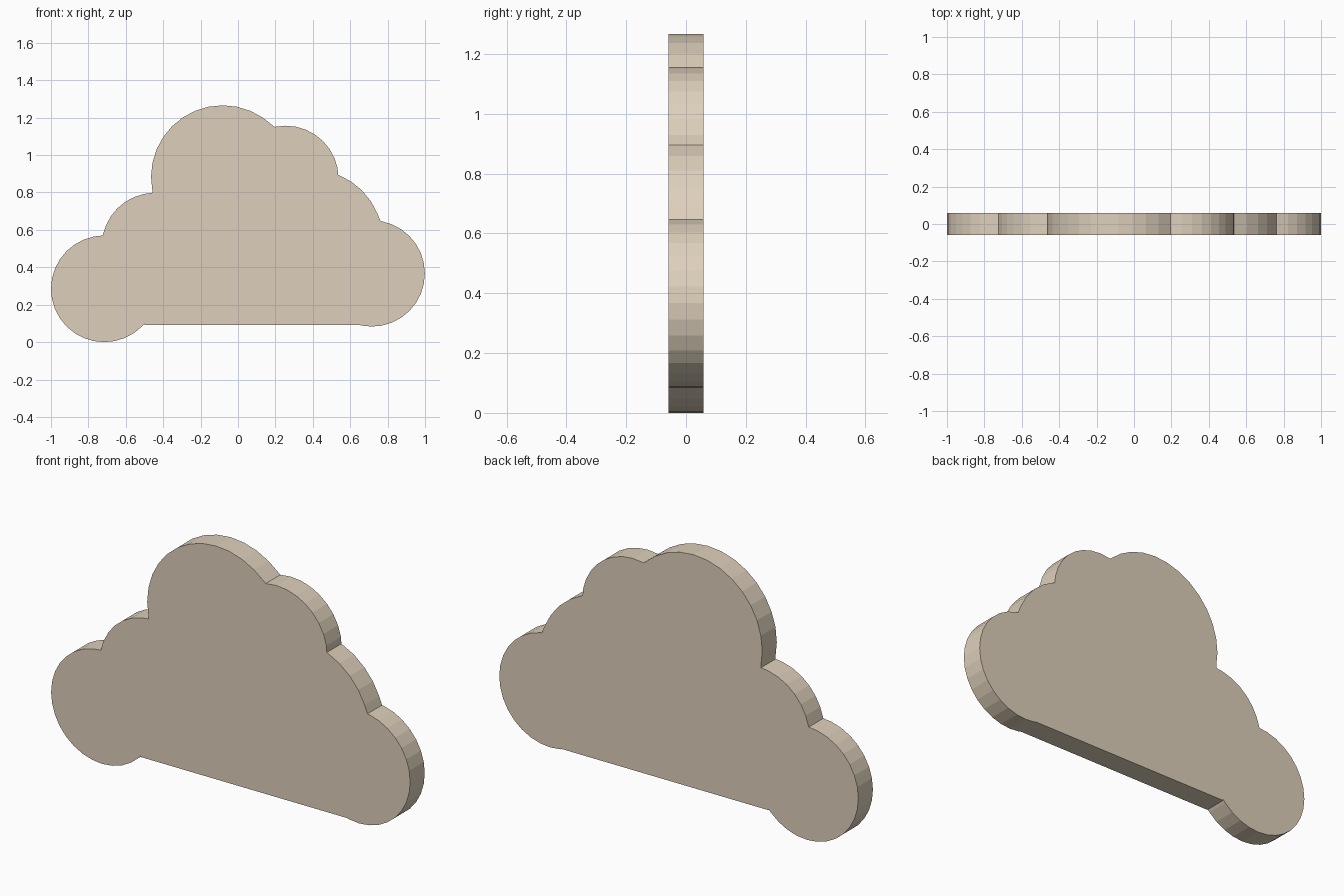
import bpy, bmesh, math

if "Cube" in bpy.data.objects:
    bpy.data.objects.remove(bpy.data.objects["Cube"])

HALF = 0.058                 # half thickness of the plate
STEP = math.tau / 32         # each puff is a 32-sided disc

mat = bpy.data.materials.new("warm beige")
mat.diffuse_color = (0.73, 0.63, 0.497, 1)
mat.use_nodes = True
mat.node_tree.nodes["Principled BSDF"].inputs["Base Color"].default_value = mat.diffuse_color

# puffs counter-clockwise: centre x, centre z, radius, and where each arc ends
puffs = [
    (0.715, 0.367, 0.284, (0.762, 0.647)),    # lower right
    (0.392, 0.540, 0.383, (0.535, 0.895)),    # middle right
    (0.255, 0.874, 0.283, (0.195, 1.151)),    # upper right
    (-0.082, 0.883, 0.383, (-0.459, 0.798)),  # top
    (-0.445, 0.515, 0.283, (-0.724, 0.570)),  # middle left
    (-0.715, 0.285, 0.285, (-0.500, 0.098)),  # lower left
]

# outline: flat base, then the arcs
outline = [(-0.5, 0.092), (0.648, 0.092)]
for cx, cz, r, end in puffs:
    start = outline[-1]
    a0 = math.atan2(start[1] - cz, start[0] - cx)
    a1 = math.atan2(end[1] - cz, end[0] - cx)
    if a1 < a0:
        a1 += math.tau
    k = math.floor(a0 / STEP + 0.1) + 1
    while k * STEP < a1 - 0.02:
        outline.append((cx + r * math.cos(k * STEP), cz + r * math.sin(k * STEP)))
        k += 1
    outline.append(end)

# extrude the outline into a plate
bm = bmesh.new()
front = bm.faces.new([bm.verts.new((x, -HALF, z)) for x, z in outline])
ext = bmesh.ops.extrude_face_region(bm, geom=[front], use_keep_orig=True)
for v in ext["geom"]:
    if isinstance(v, bmesh.types.BMVert):
        v.co.y = HALF
bmesh.ops.recalc_face_normals(bm, faces=bm.faces)
mesh = bpy.data.meshes.new("cloud_plate")
bm.to_mesh(mesh)
bm.free()
mesh.materials.append(mat)
bpy.context.collection.objects.link(bpy.data.objects.new("cloud_plate", mesh))
